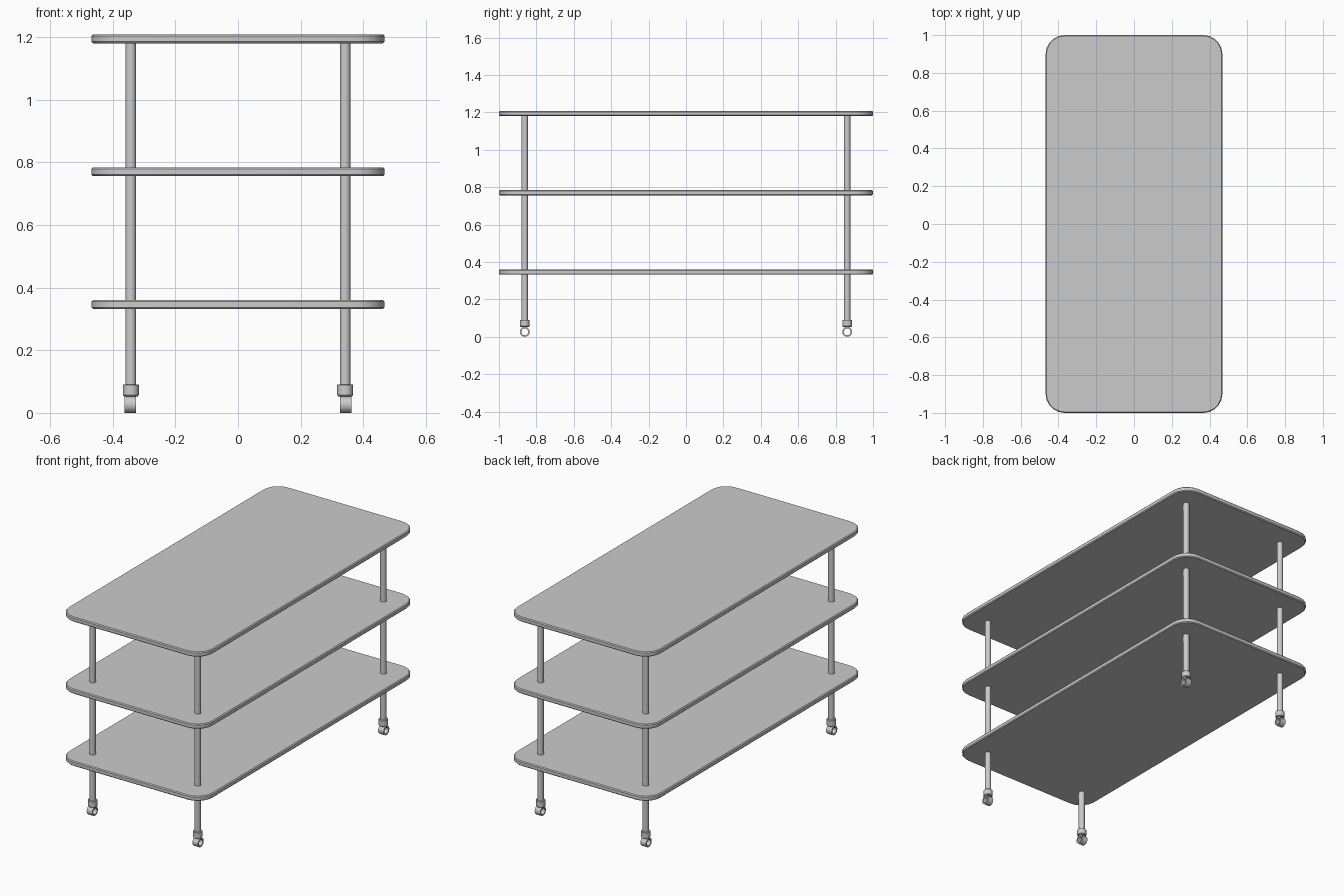
import bpy, bmesh
from math import sin, cos, pi

if "Cube" in bpy.data.objects:
    bpy.data.objects.remove(bpy.data.objects["Cube"])

HX, HY = 0.468, 1.0      # shelf half sizes
LX, LY = 0.342, 0.862    # leg position
CORNER = 0.10


def make_object(name, bm, angle=35):
    bmesh.ops.recalc_face_normals(bm, faces=bm.faces[:])
    mesh = bpy.data.meshes.new(name)
    bm.to_mesh(mesh)
    bm.free()
    ob = bpy.data.objects.new(name, mesh)
    bpy.context.collection.objects.link(ob)
    bpy.ops.object.select_all(action='DESELECT')
    ob.select_set(True)
    bpy.context.view_layer.objects.active = ob
    bpy.ops.object.shade_smooth_by_angle(angle=angle * pi / 180)
    return ob


def shelf(name, z0, z1, steps=5):
    # rounded rectangle outline, stacked in rings for softened rims
    def ring(inset, z):
        pts = []
        for k, (sx, sy) in enumerate([(1, 1), (-1, 1), (-1, -1), (1, -1)]):
            for i in range(steps + 1):
                a = (k + i / steps) * pi / 2
                r = CORNER - inset
                pts.append(bm.verts.new((sx * (HX - CORNER) + r * cos(a),
                                         sy * (HY - CORNER) + r * sin(a), z)))
        return pts
    bm = bmesh.new()
    b = 0.005
    rings = [ring(b, z0), ring(0, z0 + b), ring(0, z1 - b), ring(b, z1)]
    for lo, hi in zip(rings, rings[1:]):
        n = len(lo)
        for i in range(n):
            bm.faces.new((lo[i], lo[(i + 1) % n], hi[(i + 1) % n], hi[i]))
    bm.faces.new(rings[0])
    bm.faces.new(rings[-1])
    make_object(name, bm)


def lathe(name, profile, loc, axis='Z', closed=False, sides=24):
    # revolve (radius, height) pairs about Z or X
    bm = bmesh.new()
    rings = []
    for r, h in profile:
        ring = []
        for i in range(sides):
            a = 2 * pi * i / sides
            p = (r * cos(a), r * sin(a), h)
            if axis == 'X':
                p = (h, p[0], p[1])
            ring.append(bm.verts.new(p))
        rings.append(ring)
    pairs = list(zip(rings, rings[1:]))
    if closed:
        pairs.append((rings[-1], rings[0]))
    else:
        bm.faces.new(rings[0])
        bm.faces.new(rings[-1])
    for lo, hi in pairs:
        for i in range(sides):
            j = (i + 1) % sides
            bm.faces.new((lo[i], lo[j], hi[j], hi[i]))
    make_object(name, bm).location = loc


# three shelves
for name, z0, z1 in [("bottom_shelf", 0.332, 0.360),
                     ("middle_shelf", 0.756, 0.784),
                     ("top_shelf", 1.180, 1.208)]:
    shelf(name, z0, z1)

# legs with collars and open ring casters
for sy, end in [(-1, "front"), (1, "back")]:
    for sx, side in [(-1, "left"), (1, "right")]:
        x, y = sx * LX, sy * LY
        tag = f"{end}_{side}"
        lathe(f"{tag}_leg", [(0.017, 0.07), (0.017, 1.19)], (x, y, 0))
        lathe(f"{tag}_collar", [(0.022, 0.053), (0.0255, 0.057), (0.0255, 0.089),
                                (0.0235, 0.091)], (x, y, 0))
        lathe(f"{tag}_caster", [(0.0265, -0.018), (0.0265, 0.018),
                                (0.018, 0.018), (0.018, -0.018)],
              (x + sx * 0.002, y, 0.0265), 'X', closed=True)
